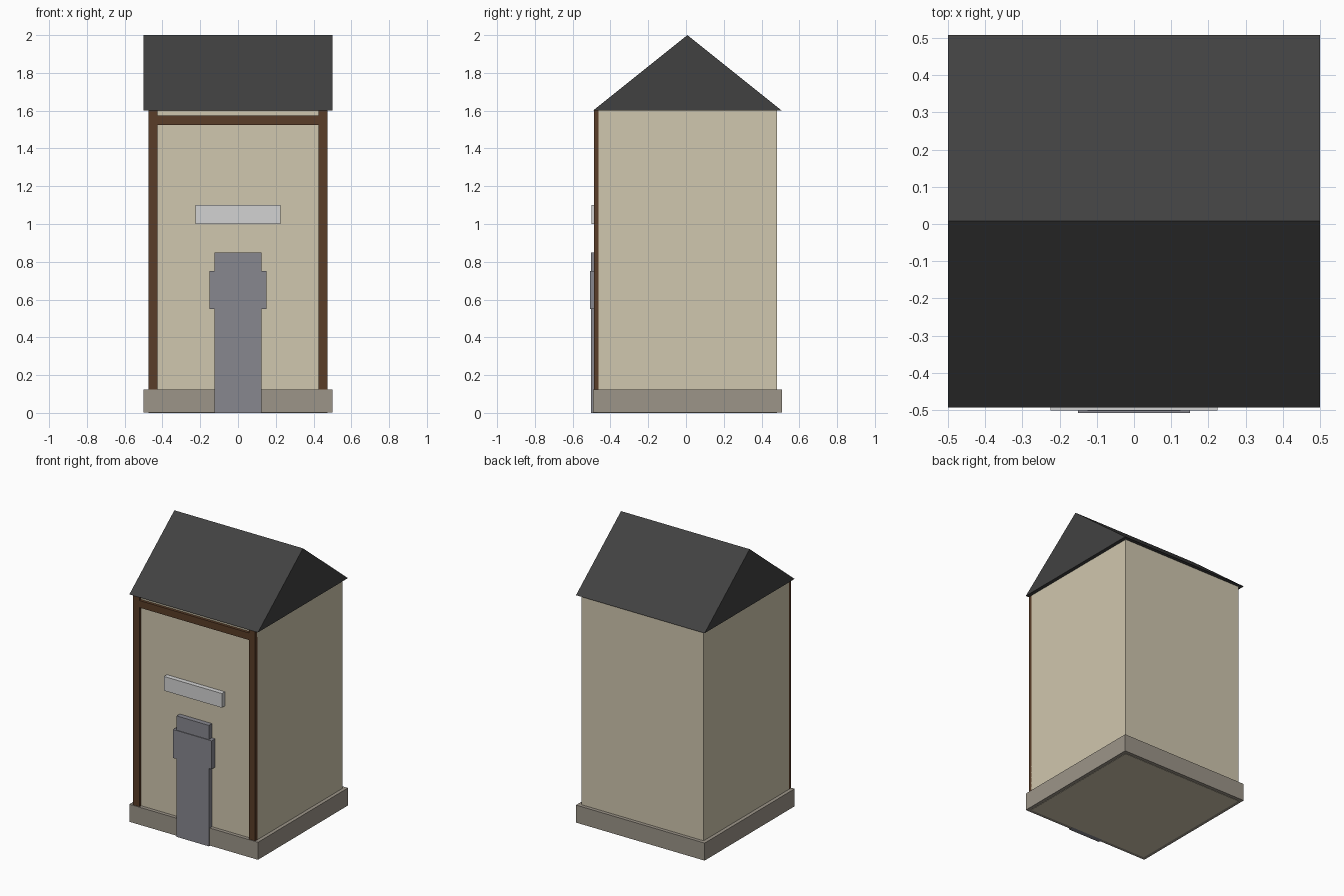
import bpy, bmesh

if "Cube" in bpy.data.objects:
    bpy.data.objects.remove(bpy.data.objects["Cube"])

DY = 0.0075  # shift that centres the model in y


def material(name, rgb):
    m = bpy.data.materials.new(name)
    m.diffuse_color = (*rgb, 1.0)
    m.use_nodes = True
    m.node_tree.nodes["Principled BSDF"].inputs["Base Color"].default_value = m.diffuse_color
    return m


plaster = material("cream_plaster", (0.63, 0.57, 0.425))
stone = material("grey_brown_stone", (0.335, 0.30, 0.25))
timber = material("dark_timber", (0.102, 0.047, 0.021))
slate = material("dark_slate", (0.053, 0.053, 0.053))
iron = material("grey_metal", (0.245, 0.245, 0.275))
pale = material("pale_grey", (0.65, 0.65, 0.65))


def prism(name, profile, x0, x1, mat):
    """Extrude a closed (y, z) profile along x from x0 to x1."""
    bm = bmesh.new()
    face = bm.faces.new([bm.verts.new((x0, y + DY, z)) for y, z in profile])
    ext = bmesh.ops.extrude_face_region(bm, geom=[face])
    moved = [v for v in ext["geom"] if isinstance(v, bmesh.types.BMVert)]
    bmesh.ops.translate(bm, verts=moved, vec=(x1 - x0, 0, 0))
    bmesh.ops.recalc_face_normals(bm, faces=bm.faces)
    mesh = bpy.data.meshes.new(name)
    bm.to_mesh(mesh)
    bm.free()
    mesh.materials.append(mat)
    obj = bpy.data.objects.new(name, mesh)
    bpy.context.collection.objects.link(obj)
    return obj


def box(name, x, y, z, mat):
    return prism(name, [(y[0], z[0]), (y[1], z[0]), (y[1], z[1]), (y[0], z[1])],
                 x[0], x[1], mat)


# Plinth and walls; the walls run down through the plinth to the ground
box("plinth", (-0.5, 0.5), (-0.5, 0.5), (0.002, 0.125), stone)
box("walls", (-0.475, 0.475), (-0.475, 0.475), (0.0, 1.6), plaster)

# Gabled roof, ridge along x
prism("roof", [(-0.5, 1.6), (0.5, 1.6), (0.0, 2.0)], -0.5, 0.5, slate)

# Timber frame on the front
for side, x0 in (("left", -0.475), ("right", 0.425)):
    box(side + "_post", (x0, x0 + 0.05), (-0.495, -0.47), (0.125, 1.6), timber)
box("cross_beam", (-0.425, 0.425), (-0.495, -0.47), (1.525, 1.575), timber)

# Chimney-shaped front panel with a wider collar, and the plate above it
box("front_panel", (-0.125, 0.125), (-0.51, -0.47), (0.0, 0.85), iron)
box("panel_collar", (-0.15, 0.15), (-0.515, -0.47), (0.55, 0.75), iron)
box("sign_plate", (-0.225, 0.225), (-0.508, -0.47), (1.0, 1.1), pale)
